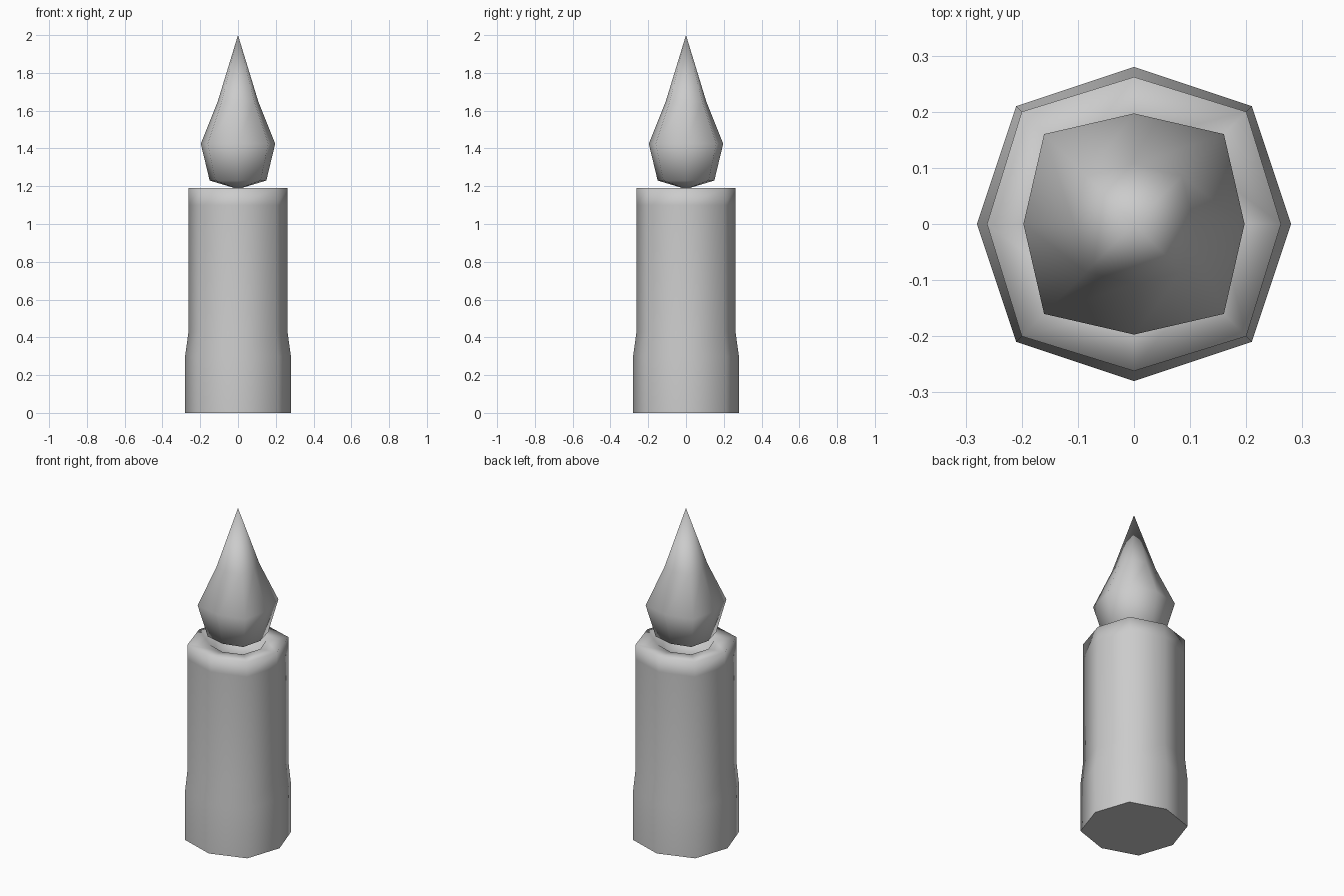
import bpy, bmesh
from math import sin, cos, pi

cube = bpy.data.objects.get("Cube")
if cube:
    bpy.data.objects.remove(cube, do_unlink=True)

SIDES = 8

wax = bpy.data.materials.new("plain_grey")
wax.use_nodes = True
wax.diffuse_color = (0.6, 0.6, 0.6, 1)
wax.node_tree.nodes["Principled BSDF"].inputs["Base Color"].default_value = (0.6, 0.6, 0.6, 1)


def lathe(name, profile, flat_base=False):
    """Turn a (radius, height, corner stretch) profile into a smooth eight-sided solid."""
    bm = bmesh.new()
    rings = []
    for radius, z, stretch in profile:
        if radius == 0:
            rings.append([bm.verts.new((0, 0, z))] * SIDES)
            continue
        ring = []
        for i in range(SIDES):
            r = radius * (stretch if i % 2 else 1)
            a = 2 * pi * i / SIDES
            ring.append(bm.verts.new((r * cos(a), r * sin(a), z)))
        rings.append(ring)
    for low, high in zip(rings, rings[1:]):
        for i in range(SIDES):
            j = (i + 1) % SIDES
            corners = dict.fromkeys((low[i], low[j], high[j], high[i]))
            bm.faces.new(list(corners)).smooth = True
    if flat_base:
        base = bm.faces.new(rings[0][::-1])
        for edge in base.edges:
            edge.smooth = False
    bmesh.ops.recalc_face_normals(bm, faces=bm.faces)
    mesh = bpy.data.meshes.new(name)
    bm.to_mesh(mesh)
    bm.free()
    mesh.materials.append(wax)
    obj = bpy.data.objects.new(name, mesh)
    bpy.context.collection.objects.link(obj)
    return obj


# Candle body: wide foot, straight shaft, flat rim and a shallow hollow
lathe("candle_body", [
    (0.28, 0, 1.06), (0.28, 0.3, 1.06), (0.262, 0.43, 1.08),
    (0.262, 1.1, 1.08), (0.262, 1.19, 1.08),
    (0.15, 1.18, 1.06), (0.12, 1.12, 1.06), (0, 1.11, 1),
], flat_base=True)

# Flame: blunt bottom, wide belly and a long point
lathe("flame", [
    (0, 1.185, 1), (0.15, 1.23, 1.13), (0.197, 1.425, 1.15),
    (0.107, 1.65, 1.13), (0, 2.0, 1),
])
